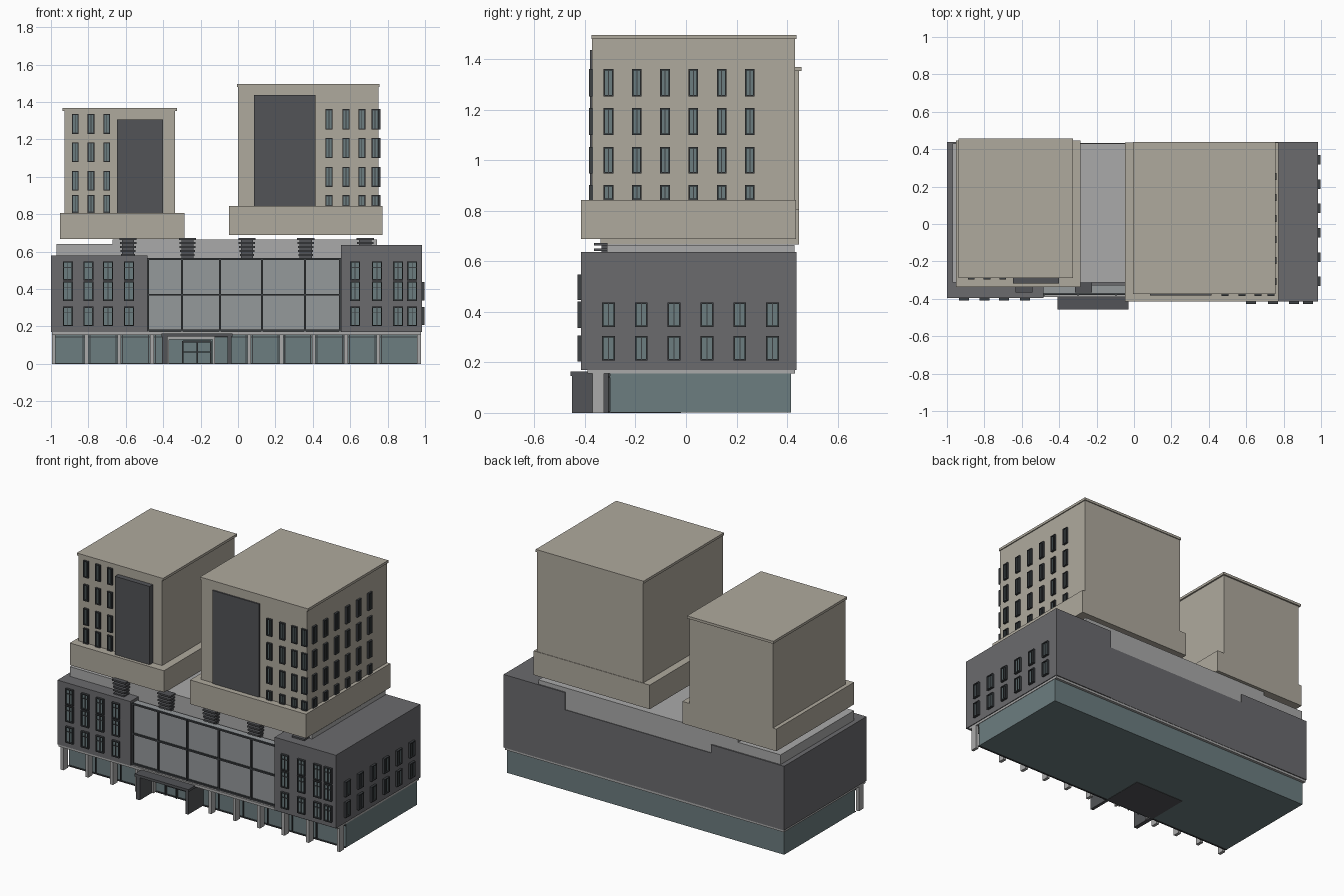
import bpy, bmesh
from mathutils import Vector


def mat(name, c):
    m = bpy.data.materials.new(name)
    m.diffuse_color = (*c, 1)
    return m


BEIGE = mat("beige_stone", (0.43, 0.40, 0.34))
DARK = mat("dark_cladding", (0.145, 0.145, 0.155))
PANEL = mat("charcoal", (0.085, 0.088, 0.095))
GLASS = mat("teal_glass", (0.15, 0.205, 0.215))
PALE = mat("pale_glass", (0.30, 0.32, 0.33))
LIGHT = mat("light_grey", (0.40, 0.40, 0.40))
FRAME = mat("frame_metal", (0.045, 0.05, 0.055))


def boxes(name, material, items):
    """One object from boxes given as (x0, x1, y0, y1, z0, z1)."""
    bm = bmesh.new()
    for x0, x1, y0, y1, z0, z1 in items:
        vs = bmesh.ops.create_cube(bm, size=1)["verts"]
        for v in vs:
            v.co = Vector(((x0 + x1) / 2 + v.co.x * (x1 - x0),
                           (y0 + y1) / 2 + v.co.y * (y1 - y0),
                           (z0 + z1) / 2 + v.co.z * (z1 - z0)))
    me = bpy.data.meshes.new(name)
    bm.to_mesh(me)
    bm.free()
    me.materials.append(material)
    ob = bpy.data.objects.new(name, me)
    bpy.context.collection.objects.link(ob)
    return ob


def windows(name, centres, rows, w, face, depth, side=False, transom=False):
    """Grid of framed windows on a front (-y) or right (+x) wall."""
    frames, panes = [], []
    t = 0.006

    def place(u0, u1, z0, z1, d):
        if side:
            return (face - 0.004, face + d, u0, u1, z0, z1)
        return (u0, u1, face - d, face + 0.004, z0, z1)

    for c in centres:
        a, b = c - w / 2, c + w / 2
        for z0, z1 in rows:
            panes.append(place(a + t / 2, b - t / 2, z0 + t / 2, z1 - t / 2, depth * 0.4))
            frames += [place(a, a + t, z0, z1, depth), place(b - t, b, z0, z1, depth),
                       place(a + t, b - t, z0, z0 + t, depth),
                       place(a + t, b - t, z1 - t, z1, depth),
                       place(c - t / 3, c + t / 3, z0 + t, z1 - t, depth * 0.8)]
            if transom:
                zt = z0 + (z1 - z0) * 0.68
                frames.append(place(a + t, b - t, zt - t / 3, zt + t / 3, depth * 0.75))
    boxes(name + "_frames", FRAME, frames)
    boxes(name + "_panes", GLASS, panes)


# Ground floor: recessed shopfront glass, columns, glazing frames
boxes("shopfront_glass", GLASS, [(-0.985, 0.975, -0.30, 0.415, 0.002, 0.157)])
boxes("ground_slab", LIGHT, [(-0.995, 0.978, -0.39, 0.432, 0.155, 0.172)])
cols = [-0.985, -0.81, -0.635, -0.46, 0.06, 0.232, 0.405, 0.578, 0.75, 0.968]
boxes("shopfront_columns", LIGHT,
      [(x - 0.01, x + 0.01, -0.37, -0.325, 0, 0.156) for x in cols])
boxes("shopfront_frames", FRAME,
      [(x + s * 0.018 - 0.003, x + s * 0.018 + 0.003, -0.308, -0.298, 0, 0.156)
       for x in cols[1:-1] for s in (-1, 1)]
      + [(-0.985, 0.975, -0.308, -0.298, z, z + 0.006) for z in (0, 0.14)])

# Entrance portal with doors
boxes("entrance_portal", PANEL, [
    (-0.41, -0.03, -0.458, -0.30, 0.147, 0.163),
    (-0.405, -0.378, -0.452, -0.30, 0, 0.147),
    (-0.055, -0.035, -0.452, -0.30, 0, 0.147)])
boxes("entrance_floor", PANEL, [(-0.40, -0.04, -0.30, -0.02, 0, 0.004)])
boxes("entrance_posts", LIGHT, [(-0.378, -0.368, -0.33, -0.30, 0, 0.14),
                                (-0.135, -0.122, -0.33, -0.30, 0, 0.14),
                                (-0.378, -0.122, -0.33, -0.30, 0.13, 0.147)])
boxes("entrance_doors", FRAME,
      [(x - 0.004, x + 0.004, -0.315, -0.30, 0, 0.122) for x in (-0.295, -0.218, -0.145)]
      + [(-0.295, -0.145, -0.315, -0.30, 0.115, 0.124),
         (-0.295, -0.145, -0.312, -0.30, 0.06, 0.066)])

# Podium wings and lower centre
boxes("left_wing", DARK, [(-1.0, -0.485, -0.395, 0.438, 0.17, 0.58)])
boxes("right_wing", DARK, [(0.55, 0.983, -0.415, 0.438, 0.17, 0.637)])
boxes("podium_centre", DARK, [(-0.485, 0.55, -0.33, 0.434, 0.17, 0.525)])
boxes("curtain_wall", PALE, [(-0.485, 0.55, -0.37, -0.325, 0.17, 0.562)])
boxes("curtain_wall_frames", FRAME,
      [(x - 0.005, x + 0.005, -0.383, -0.368, 0.172, 0.565)
       for x in (-0.48, -0.30, -0.096, 0.128, 0.358, 0.545)]
      + [(-0.485, 0.55, -0.38, -0.368, z - 0.005, z + 0.005) for z in (0.178, 0.37, 0.56)])
boxes("roof_storey", LIGHT, [(-0.67, 0.742, -0.312, 0.43, 0.52, 0.664),
                             (-0.97, -0.67, -0.312, 0.43, 0.57, 0.642)])

# Podium windows
front_rows = [(0.447, 0.548), (0.337, 0.441), (0.203, 0.306)]
windows("left_wing_windows", [-0.91, -0.80, -0.695, -0.583], front_rows, 0.053,
        -0.395, 0.014, transom=True)
windows("right_wing_windows", [0.626, 0.743, 0.856, 0.931], front_rows, 0.053,
        -0.415, 0.014, transom=True)
windows("right_side_windows", [-0.307 + 0.13 * i for i in range(6)],
        [(0.34, 0.437), (0.207, 0.305)], 0.051, 0.983, 0.014, side=True)

# Rooftop louvre vents: wide slats on top over narrower body
vents = []
for x in (-0.588, -0.27, 0.048, 0.362, 0.68):
    vents.append((x - 0.033, x + 0.033, -0.335, -0.31, 0.562, 0.664))
    for i in range(5):
        w = 0.046 - 0.002 * (4 - i)
        z = 0.578 + 0.021 * i
        vents.append((x - w, x + w, -0.365, -0.31, z, z + 0.010))
boxes("roof_vents", PANEL, vents)


# Towers: wide base, body, thin cornice, dark front panel
def tower(name, base, body, panel, lip):
    x0, x1, y0, y1, z0, z1 = body
    boxes(name + "_base", BEIGE, [base])
    boxes(name + "_body", BEIGE, [body])
    boxes(name + "_cornice", BEIGE,
          [(x0 - lip, x1 + lip, y0 - lip / 2, y1 + lip, z1 - 0.002, z1 + 0.014)])
    boxes(name + "_front_panel", PANEL, [panel])


tower("left_tower", (-0.952, -0.287, -0.338, 0.447, 0.667, 0.808),
      (-0.927, -0.337, -0.285, 0.447, 0.80, 1.355),
      (-0.647, -0.402, -0.318, -0.28, 0.80, 1.308), 0.010)
tower("right_tower", (-0.048, 0.772, -0.415, 0.435, 0.689, 0.843),
      (0.0, 0.75, -0.372, 0.432, 0.835, 1.483),
      (0.085, 0.415, -0.381, -0.365, 0.835, 1.438), 0.006)

# Tower windows
windows("left_tower_windows", [-0.87, -0.786, -0.702],
        [(1.23, 1.336), (1.08, 1.184), (0.926, 1.032), (0.808, 0.904)], 0.035, -0.285, 0.012)
rows = [(1.253, 1.362), (1.10, 1.208), (0.947, 1.053), (0.843, 0.902)]
windows("right_tower_front_windows", [0.487, 0.577, 0.662, 0.733], rows, 0.037, -0.372, 0.012)
windows("right_tower_side_windows", [-0.307 + 0.112 * i for i in range(6)], rows, 0.038,
        0.75, 0.012, side=True)
